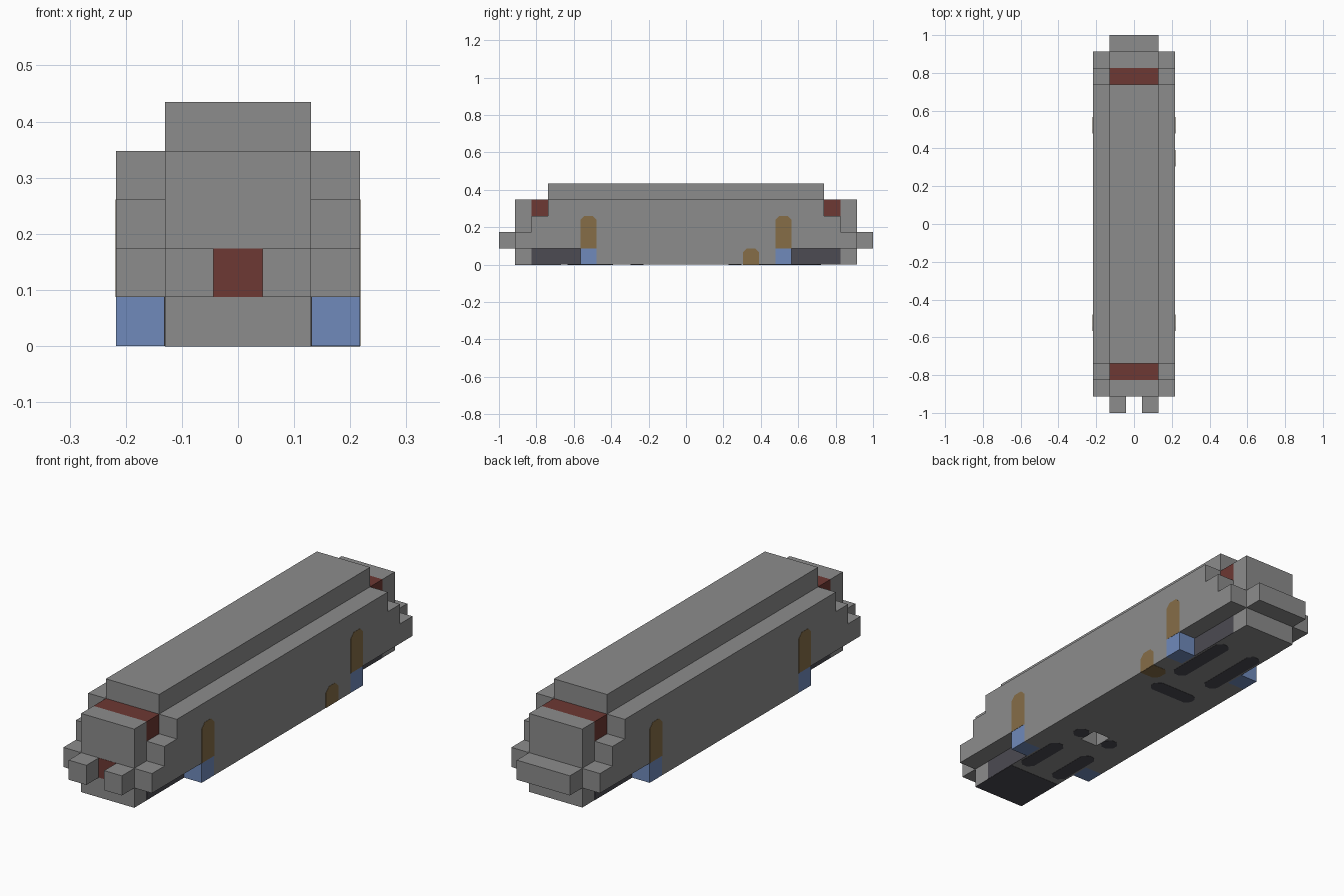
import bpy
import bmesh
from mathutils import Vector

cube = bpy.data.objects.get("Cube")
if cube:
    bpy.data.objects.remove(cube, do_unlink=True)

# Everything is laid out on a block grid: 5 wide, 23 long, 5 high
U = 2 / 23
WIDE, LONG = 5, 23
SKIN = 0.012


def material(name, rgb):
    m = bpy.data.materials.new(name)
    m.use_nodes = True
    m.diffuse_color = (*rgb, 1)
    m.node_tree.nodes["Principled BSDF"].inputs["Base Color"].default_value = (*rgb, 1)
    return m


GREY = material("hull grey", (0.262, 0.262, 0.262))
RED = material("dull red", (0.153, 0.04, 0.033))
BLUE = material("pale blue", (0.162, 0.254, 0.497))
BROWN = material("tan brown", (0.238, 0.155, 0.064))
DARK = material("dark slate", (0.072, 0.07, 0.084))


def prism(name, outline, axis, lo, hi, mat):
    """Extrude a 2D grid outline along an axis (0 x, 1 y, 2 z)."""
    bm = bmesh.new()
    verts = []
    for a, b in outline:
        p = [a, b]
        p.insert(axis, lo)
        verts.append(bm.verts.new(((p[0] - WIDE / 2) * U, (p[1] - LONG / 2) * U, p[2] * U)))
    face = bm.faces.new(verts)
    step = Vector((0, 0, 0))
    step[axis] = (hi - lo) * U
    grown = bmesh.ops.extrude_face_region(bm, geom=[face])["geom"]
    bmesh.ops.translate(bm, vec=step, verts=[g for g in grown if isinstance(g, bmesh.types.BMVert)])
    bmesh.ops.recalc_face_normals(bm, faces=bm.faces)
    mesh = bpy.data.meshes.new(name)
    bm.to_mesh(mesh)
    bm.free()
    mesh.materials.append(mat)
    obj = bpy.data.objects.new(name, mesh)
    bpy.context.collection.objects.link(obj)
    return obj


def rect(a0, a1, b0, b1):
    return [(a0, b0), (a1, b0), (a1, b1), (a0, b1)]


def rounded(a0, a1, b0, b1, c=0.25):
    """Rectangle with clipped corners."""
    return [(a0 + c, b0), (a1 - c, b0), (a1, b0 + c), (a1, b1 - c),
            (a1 - c, b1), (a0 + c, b1), (a0, b1 - c), (a0, b0 + c)]


def arched(a0, a1, b0, b1, c=0.25):
    """Rectangle with the two upper corners clipped."""
    return [(a0, b0), (a1, b0), (a1, b1 - c), (a1 - c, b1), (a0 + c, b1), (a0, b1 - c)]


def both_ends(half):
    """Complete a stepped outline by mirroring it front to back."""
    return half + [(LONG - y, z) for y, z in reversed(half)]


# Central body, with a square socket in its underside
core = prism("central_body", both_ends([(1, 0), (1, 4), (2, 4), (2, 3), (3, 3), (3, 5)]),
             0, 1, 4, GREY)
cutter = prism("socket_cutter", rect(2, 3, 8, 9), 2, -1, 1, GREY)
cutter.hide_render = True
cutter.hide_viewport = True
cut = core.modifiers.new("socket", 'BOOLEAN')
cut.operation = 'DIFFERENCE'
cut.solver = 'EXACT'
cut.object = cutter

# Stepped side walls with blue feet and arched brown panels
wall = both_ends([(6, 0), (6, 1), (1, 1), (1, 2), (2, 2), (2, 3), (3, 3), (3, 4)])
for side, x, outer, inner in (("right", 0, -SKIN, 1 - SKIN), ("left", 4, 5, 4)):
    prism(side + "_wall", wall, 0, x, x + 1, GREY)
    for end, y in (("front", 5), ("back", 17)):
        tag = f"{side}_{end}_"
        prism(tag + "foot", rect(y, y + 1, 0, 1), 0, x, x + 1, BLUE)
        prism(tag + "panel", arched(y, y + 1, 1, 3), 0, outer, outer + SKIN, BROWN)
        # Dark recess strip on the central body
        y0 = 2 if end == "front" else 18
        prism(tag + "recess", rect(y0, y0 + 3, 0, 1), 0, inner, inner + SKIN, DARK)

# Small brown hatch on the left, wrapping under the wall
prism("hatch_side", arched(15, 16, 0, 1), 0, 5, 5 + SKIN, BROWN)
prism("hatch_underside", [(5, 15), (5, 16), (4.25, 16), (4, 15.75), (4, 15.25), (4.25, 15)],
      2, -SKIN, 0, BROWN)

# Red bands in the roof notches
for end, y in (("front", 2), ("back", 20)):
    prism(end + "_band", rect(y, y + 1, 3, 4), 0, 1, 4, RED)

# Couplings: a pair at the front with a red plate between, one bar at the back
for side, x in (("right", 1), ("left", 3)):
    prism(side + "_front_buffer", rect(x, x + 1, 1, 2), 1, 0, 1, GREY)
prism("front_plate", rect(2, 3, 1, 2), 1, 1 - SKIN, 1, RED)
prism("back_buffer", rect(1, 4, 1, 2), 1, 22, 23, GREY)

# Dark markings on the underside
prism("nose_underside", rect(1, 4, 1, 3.8), 2, -SKIN, 0, DARK)
for side, x in (("right", 1.1), ("left", 3.1)):
    prism(side + "_front_slot", rounded(x, x + 0.8, 4.2, 7), 2, -SKIN, 0, DARK)
    prism(side + "_back_slot", rounded(x, x + 0.8, 16, 19.8), 2, -SKIN, 0, DARK)
prism("back_cross_slot", rounded(1.2, 3.8, 14.1, 14.9), 2, -SKIN, 0, DARK)
for side, x0, x1 in (("right", 1.2, 2), ("left", 3, 3.8)):
    prism(side + "_cross_slot", rounded(x0, x1, 8.1, 8.9), 2, -SKIN, 0, DARK)
